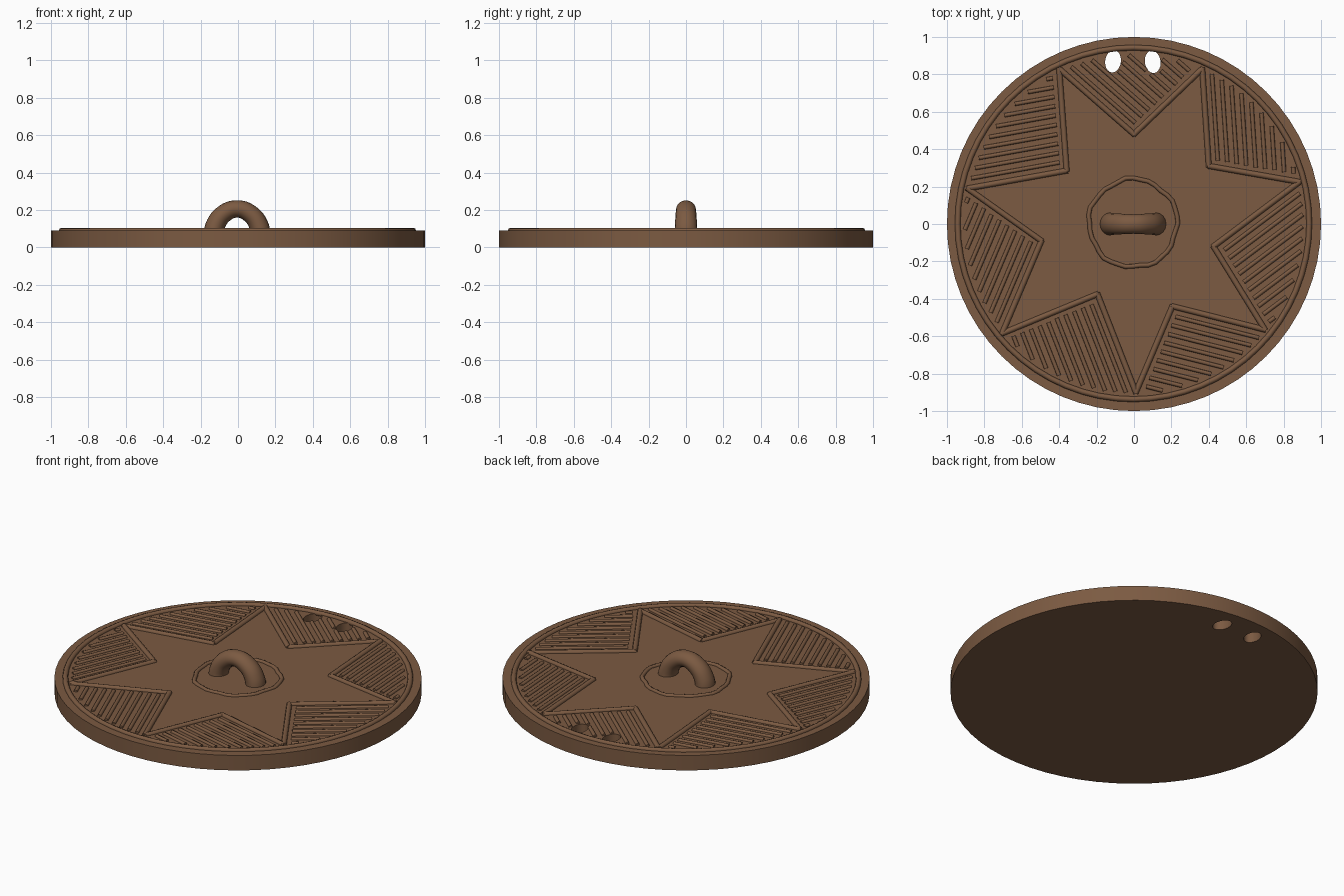
import bpy
from math import cos, sin, pi, radians
from mathutils import Vector, Matrix

if "Cube" in bpy.data.objects:
    bpy.data.objects.remove(bpy.data.objects["Cube"])

TOP = 0.09       # height of the flat face
bronze = bpy.data.materials.new("brown bronze")
bronze.use_nodes = True
COLOUR = (0.2, 0.103, 0.054, 1)
bronze.diffuse_color = COLOUR
bronze.node_tree.nodes["Principled BSDF"].inputs["Base Color"].default_value = COLOUR


def select(obj):
    bpy.ops.object.select_all(action='DESELECT')
    obj.select_set(True)
    bpy.context.view_layer.objects.active = obj


def tube(name, paths, depth, z=0.0, cyclic=False, res=2, radii=None, smooth_path=False):
    """Turn a list of point paths into one mesh of round bars."""
    curve = bpy.data.curves.new(name, 'CURVE')
    curve.dimensions = '3D'
    curve.bevel_depth = depth
    curve.bevel_resolution = res
    curve.use_fill_caps = True
    for path in paths:
        spline = curve.splines.new('BEZIER' if smooth_path else 'POLY')
        points = spline.bezier_points if smooth_path else spline.points
        points.add(len(path) - 1)
        spline.use_cyclic_u = cyclic
        spline.resolution_u = 6
        for i, (point, co) in enumerate(zip(points, path)):
            co = Vector((co[0], co[1], co[2] if len(co) > 2 else z))
            if smooth_path:
                point.co = co
                point.handle_left_type = point.handle_right_type = 'AUTO'
            else:
                point.co = (*co, 1)
            if radii:
                point.radius = radii[i]
    obj = bpy.data.objects.new(name, curve)
    bpy.context.collection.objects.link(obj)
    select(obj)
    bpy.ops.object.convert(target='MESH')
    obj = bpy.context.object
    obj.data.materials.clear()
    obj.data.materials.append(bronze)
    bpy.ops.object.shade_smooth_by_angle(angle=radians(50))
    return obj


# Disc with two slanted oval cord holes
bpy.ops.mesh.primitive_cylinder_add(vertices=64, radius=1, depth=TOP, location=(0, 0, TOP / 2))
disc = bpy.context.object
disc.name = "disc"
disc.data.materials.append(bronze)

HOLES = [(Vector((-0.112, 0.87)), radians(-8)), (Vector((0.1, 0.867)), radians(8))]
HOLE_X, HOLE_Y = 0.042, 0.06
for centre, tilt in HOLES:
    bpy.ops.mesh.primitive_cylinder_add(vertices=24, radius=1, depth=1,
                                        location=(*centre, 0), rotation=(0, 0, tilt))
    cutter = bpy.context.object
    cutter.name = "hole_cutter"
    cutter.scale = (HOLE_X, HOLE_Y, 1)
    cutter.hide_render = True
    bpy.context.view_layer.update()
    cut = disc.modifiers.new("hole", 'BOOLEAN')
    cut.object = cutter
    cut.solver = 'EXACT'
    select(disc)
    bpy.ops.object.modifier_apply(modifier=cut.name)
    bpy.data.objects.remove(cutter)
select(disc)
bpy.ops.object.shade_smooth_by_angle(angle=radians(30))

# Raised border ring and hand-drawn inner ring
border = [(0.94 * cos(a) - 0.003, 0.94 * sin(a) + 0.003)
          for a in (2 * pi * i / 64 for i in range(64))]
tube("border_ring", [border], 0.015, TOP, cyclic=True)
wobble = []
for i in range(36):
    a = 2 * pi * i / 36
    r = 0.236 + 0.005 * sin(5 * a) + 0.004 * cos(11 * a)
    wobble.append((r * cos(a) - 0.005, r * sin(a) + 0.005))
tube("inner_ring", [wobble], 0.012, TOP, cyclic=True)

# Seven-pointed star outline, clockwise
tips = [Vector(p) for p in ((-0.40, 0.83), (0.365, 0.83), (0.885, 0.225), (0.70, -0.565),
                            (0.01, -0.90), (-0.705, -0.585), (-0.89, 0.19))]
notches = [Vector(p) for p in ((0, 0.48), (0.4, 0.31), (0.425, -0.12), (0.205, -0.44),
                               (-0.195, -0.375), (-0.495, -0.09), (-0.36, 0.285))]
edges = []
for i in range(7):
    for a, b in ((tips[i], notches[i]), (notches[i], tips[(i + 1) % 7])):
        reach = (b - a).normalized() * 0.006
        edges.append((a - reach, b + reach))
tube("star_outline", edges, 0.015, TOP)


def clear_of_holes(p):
    for centre, tilt in HOLES:
        q = Matrix.Rotation(-tilt, 2) @ (p - centre)
        if (q.x / (HOLE_X + 0.008)) ** 2 + (q.y / (HOLE_Y + 0.008)) ** 2 < 1:
            return False
    return True


# Hatching between the star points, parallel to one edge of each gap
STEP = 0.005
hatching = []
for i in range(7):
    start, corner, end = tips[i], notches[i], tips[(i + 1) % 7]
    along = (start - corner).normalized()
    across = (end - corner) - along * (end - corner).dot(along)
    across.normalize()
    side = (end - corner).normalized()
    inward = along - side * along.dot(side)
    inward.normalize()
    for row in range(1, 18):
        run = []
        for k in range(-160, 260):
            p = corner + across * (row * 0.05) + along * (k * STEP)
            inside = (p.length < 0.905 and (p - corner).dot(inward) > 0.035
                      and clear_of_holes(p))
            if inside:
                run.append(p)
            if run and (not inside or k == 259):
                if len(run) > 5:
                    hatching.append((run[0], run[-1]))
                run = []
tube("hatching", hatching, 0.011, TOP)

# Arched loop in the middle, thicker at its feet
arch = [(-0.13, 0, 0.06), (-0.122, 0, 0.115), (-0.078, 0, 0.178), (-0.005, 0, 0.206),
        (0.068, 0, 0.178), (0.112, 0, 0.115), (0.12, 0, 0.06)]
handle = tube("loop_handle", [arch], 0.05, res=6, smooth_path=True,
              radii=[1.1, 1.05, 0.98, 0.92, 0.98, 1.05, 1.1])
handle.scale.y = 1.13
